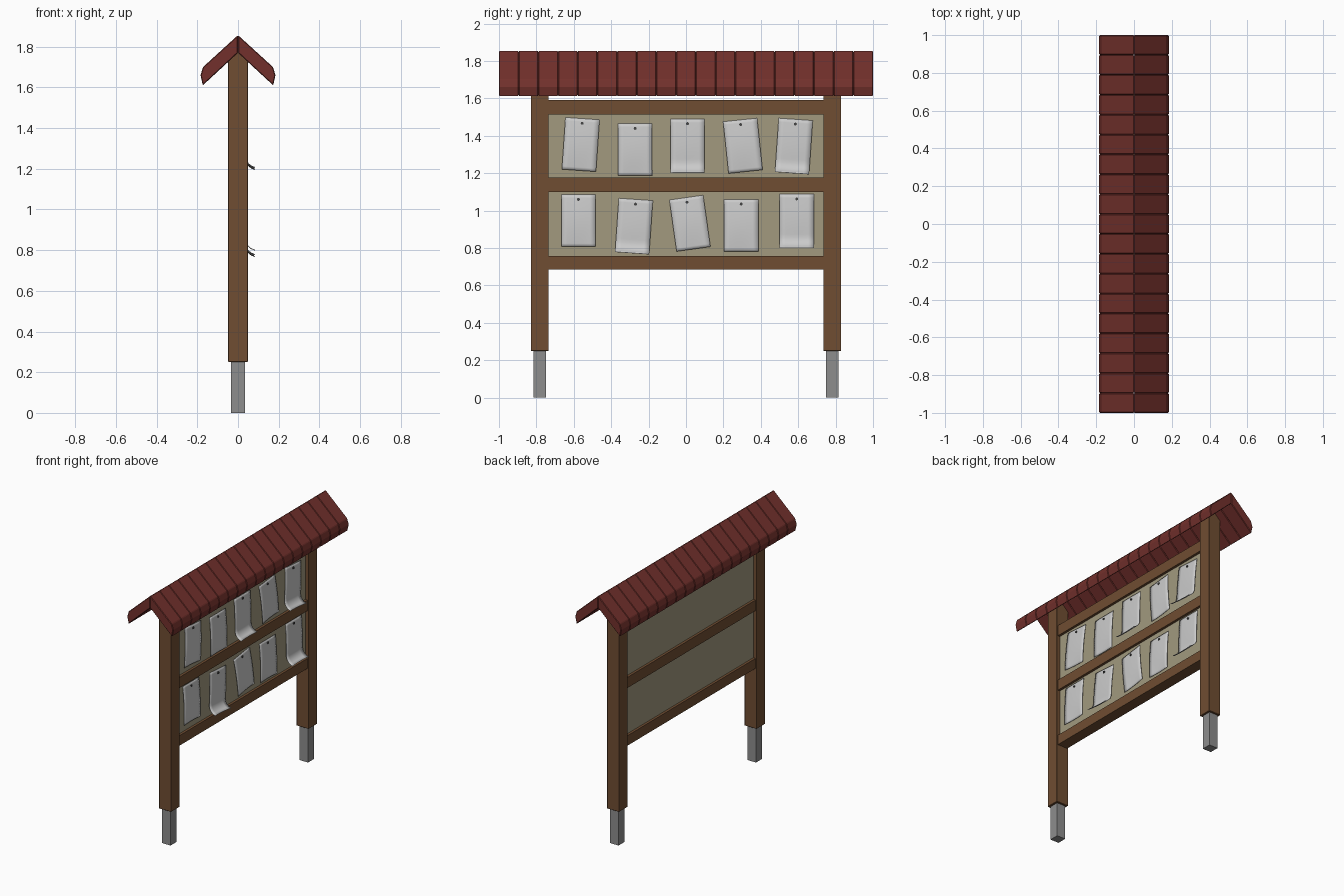
import bpy, bmesh, math
from mathutils import Matrix

if "Cube" in bpy.data.objects:
    bpy.data.objects.remove(bpy.data.objects["Cube"])


def material(name, rgb):
    m = bpy.data.materials.new(name)
    m.diffuse_color = (*rgb, 1)
    m.use_nodes = True
    m.node_tree.nodes["Principled BSDF"].inputs["Base Color"].default_value = m.diffuse_color
    return m


WOOD = material("brown wood", (0.16, 0.075, 0.032))
ROOF = material("red roof", (0.17, 0.03, 0.025))
BOARD = material("cork panel", (0.36, 0.32, 0.21))
PAPER = material("paper", (0.72, 0.72, 0.73))
METAL = material("grey metal", (0.27, 0.27, 0.27))
NAIL = material("dark nail", (0.06, 0.06, 0.06))


def finish(name, bm, mat, bevel=0):
    bmesh.ops.recalc_face_normals(bm, faces=bm.faces)
    me = bpy.data.meshes.new(name)
    bm.to_mesh(me)
    bm.free()
    ob = bpy.data.objects.new(name, me)
    bpy.context.collection.objects.link(ob)
    me.materials.append(mat)
    if bevel:
        mod = ob.modifiers.new("bevel", 'BEVEL')
        mod.width = bevel
        mod.segments = 1
    return ob


def extrude_y(name, profile, y0, y1, mat, bevel=0):
    """Extrude an x-z outline along y."""
    bm = bmesh.new()
    face = bm.faces.new([bm.verts.new((x, y0, z)) for x, z in profile])
    ext = bmesh.ops.extrude_face_region(bm, geom=[face])
    verts = [v for v in ext['geom'] if isinstance(v, bmesh.types.BMVert)]
    bmesh.ops.translate(bm, verts=verts, vec=(0, y1 - y0, 0))
    return finish(name, bm, mat, bevel)


def beam(name, hx, y0, y1, z0, z1, mat, bevel=0):
    return extrude_y(name, [(-hx, z0), (hx, z0), (hx, z1), (-hx, z1)], y0, y1, mat, bevel)


# Posts with gabled tops, on metal feet
for side, s in (("left", -1), ("right", 1)):
    c = 0.782 * s
    extrude_y(f"{side}_post", [(-0.048, 0.25), (0.048, 0.25), (0.048, 1.745), (0, 1.79), (-0.048, 1.745)],
              c - 0.048, c + 0.048, WOOD, 0.002)
    beam(f"{side}_foot", 0.034, c - 0.034, c + 0.034, 0, 0.26, METAL)

# Rails and the panel between them
for name, z0, z1 in (("bottom", 0.685, 0.757), ("middle", 1.10, 1.177), ("top", 1.515, 1.592)):
    beam(f"{name}_rail", 0.04, -0.737, 0.737, z0, z1, WOOD)
beam("notice_panel", 0.022, -0.737, 0.737, 0.75, 1.52, BOARD)

# Roof: a row of chamfered boards on each slope
COUNT = 19
step = 2 / COUNT
for side, s in (("front", 1), ("back", -1)):
    outline = [(0, 1.857), (0.172 * s, 1.70), (0.184 * s, 1.66), (0.173 * s, 1.61), (0, 1.77)]
    for i in range(COUNT):
        y = -1 + i * step
        extrude_y(f"{side}_roof_board_{i + 1}", outline, y, y + step, ROOF, 0.004)


def paper(name, y, top, tilt, curl):
    """Hanging sheet, bent along its length and turned about its nail."""
    rows, cols, width = 16, 6, 0.183
    length = 0.312 if curl else 0.278
    bm = bmesh.new()
    grid, x, z = [], 0.027, 0.025
    for r in range(rows + 1):
        t = r / rows
        row = []
        for c in range(cols + 1):
            u = c / cols - 0.5
            wave = 0.009 * math.sin(t * math.pi) * (1 - 2 * u * u) + 0.02 * u * u * t
            row.append(bm.verts.new((x + wave, u * width, z)))
        grid.append(row)
        ang = math.radians(85) * max(0, (t - 0.68) / 0.32) if curl else 0.02
        x += math.sin(ang) * length / rows
        z -= math.cos(ang) * length / rows
    for r in range(rows):
        for c in range(cols):
            bm.faces.new((grid[r][c], grid[r + 1][c], grid[r + 1][c + 1], grid[r][c + 1]))
    rot = Matrix.Translation((0, y, top - 0.025)) @ Matrix.Rotation(math.radians(tilt), 4, 'X')
    bm.transform(rot)
    for f in bm.faces:
        f.smooth = True
    ob = finish(name, bm, PAPER)
    mod = ob.modifiers.new("thickness", 'SOLIDIFY')
    mod.thickness = 0.002
    mod.offset = 0
    # Nail through the top of the sheet
    bm = bmesh.new()
    bmesh.ops.create_cone(bm, cap_ends=True, segments=10, radius1=0.008, radius2=0.008, depth=0.018,
                          matrix=Matrix.Translation((0.027, y, top - 0.025)) @ Matrix.Rotation(math.pi / 2, 4, 'Y'))
    finish(name + "_nail", bm, NAIL)


# Two rows of sheets: y, top, tilt, curled
sheets = [(-0.555, 1.492, -4, 0), (-0.272, 1.465, 0, 0), (0.008, 1.49, 0, 1), (0.292, 1.485, 6, 0), (0.585, 1.488, -4, 1),
          (-0.575, 1.085, 0, 0), (-0.27, 1.06, -4, 1), (0.005, 1.07, 8, 0), (0.295, 1.06, 0, 0), (0.592, 1.088, 0, 1)]
for i, (y, top, tilt, curl) in enumerate(sheets):
    paper(f"paper_{i + 1}", y, top, tilt, curl)
